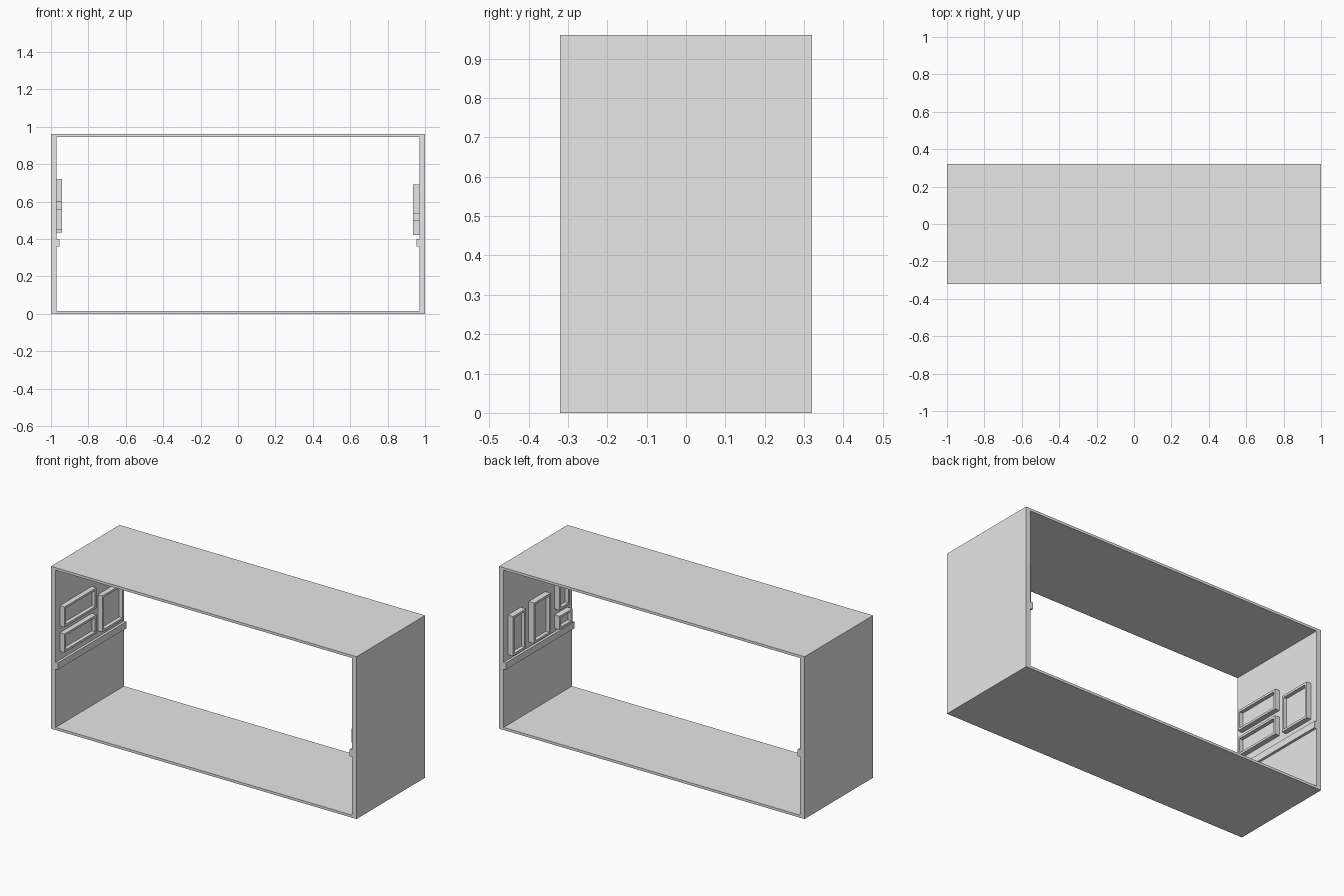
import bpy
import bmesh

cube = bpy.data.objects.get("Cube")
if cube:
    bpy.data.objects.remove(cube)

grey = bpy.data.materials.new("light_grey")
grey.use_nodes = True
grey.diffuse_color = (0.8, 0.8, 0.8, 1)
grey.node_tree.nodes["Principled BSDF"].inputs["Base Color"].default_value = grey.diffuse_color

HALF_Y, HEIGHT = 0.32, 0.96
WALL, SLAB = 0.03, 0.015
INNER = 1 - WALL


def box(name, x, y, z, recess=None):
    """Box from (min, max) ranges; recess = (side, border, depth) sinks the inward face."""
    bm = bmesh.new()
    bmesh.ops.create_cube(bm, size=1)
    for v in bm.verts:
        v.co = [r[0] + (c + 0.5) * (r[1] - r[0]) for c, r in zip(v.co, (x, y, z))]
    if recess:
        side, border, depth = recess
        bm.normal_update()
        face = next(f for f in bm.faces if f.normal.x * side < -0.9)
        bmesh.ops.inset_region(bm, faces=[face], thickness=border)
        # Sink the centre straight back to form the picture panel
        sunk = bmesh.ops.extrude_discrete_faces(bm, faces=[face])["faces"][0]
        for v in sunk.verts:
            v.co.x += side * depth
    bmesh.ops.recalc_face_normals(bm, faces=bm.faces)
    mesh = bpy.data.meshes.new(name)
    bm.to_mesh(mesh)
    bm.free()
    mesh.materials.append(grey)
    obj = bpy.data.objects.new(name, mesh)
    bpy.context.collection.objects.link(obj)
    return obj


def from_wall(side, thickness):
    """X range of a part standing off the inner face of a side wall."""
    return sorted((side * INNER, side * (INNER - thickness)))


depth_range = (-HALF_Y, HALF_Y)

# Floor and ceiling between the side walls
box("floor", (-INNER, INNER), depth_range, (0, SLAB))
box("ceiling", (-INNER, INNER), depth_range, (HEIGHT - SLAB, HEIGHT))

# Side walls with their rails
for label, side in (("left", 1), ("right", -1)):
    box(label + "_wall", sorted((side, side * INNER)), depth_range, (0, HEIGHT))
    box(label + "_rail", from_wall(side, 0.015), depth_range, (0.36, 0.40))

# Picture frames: name, side, thickness, y range, z range
frames = [
    ("right_upper_frame", -1, 0.03, (-0.28, 0.02), (0.60, 0.72)),
    ("right_lower_frame", -1, 0.03, (-0.28, 0.02), (0.45, 0.56)),
    ("right_tall_frame", -1, 0.03, (0.075, 0.275), (0.435, 0.65)),
    ("left_back_frame", 1, 0.035, (0.16, 0.28), (0.43, 0.665)),
    ("left_middle_frame", 1, 0.035, (-0.07, 0.085), (0.43, 0.67)),
    ("left_upper_frame", 1, 0.035, (-0.25, -0.155), (0.535, 0.69)),
    ("left_lower_frame", 1, 0.035, (-0.275, -0.155), (0.42, 0.50)),
]
for name, side, thickness, y, z in frames:
    box(name, from_wall(side, thickness), y, z, (side, 0.018, 0.022))
